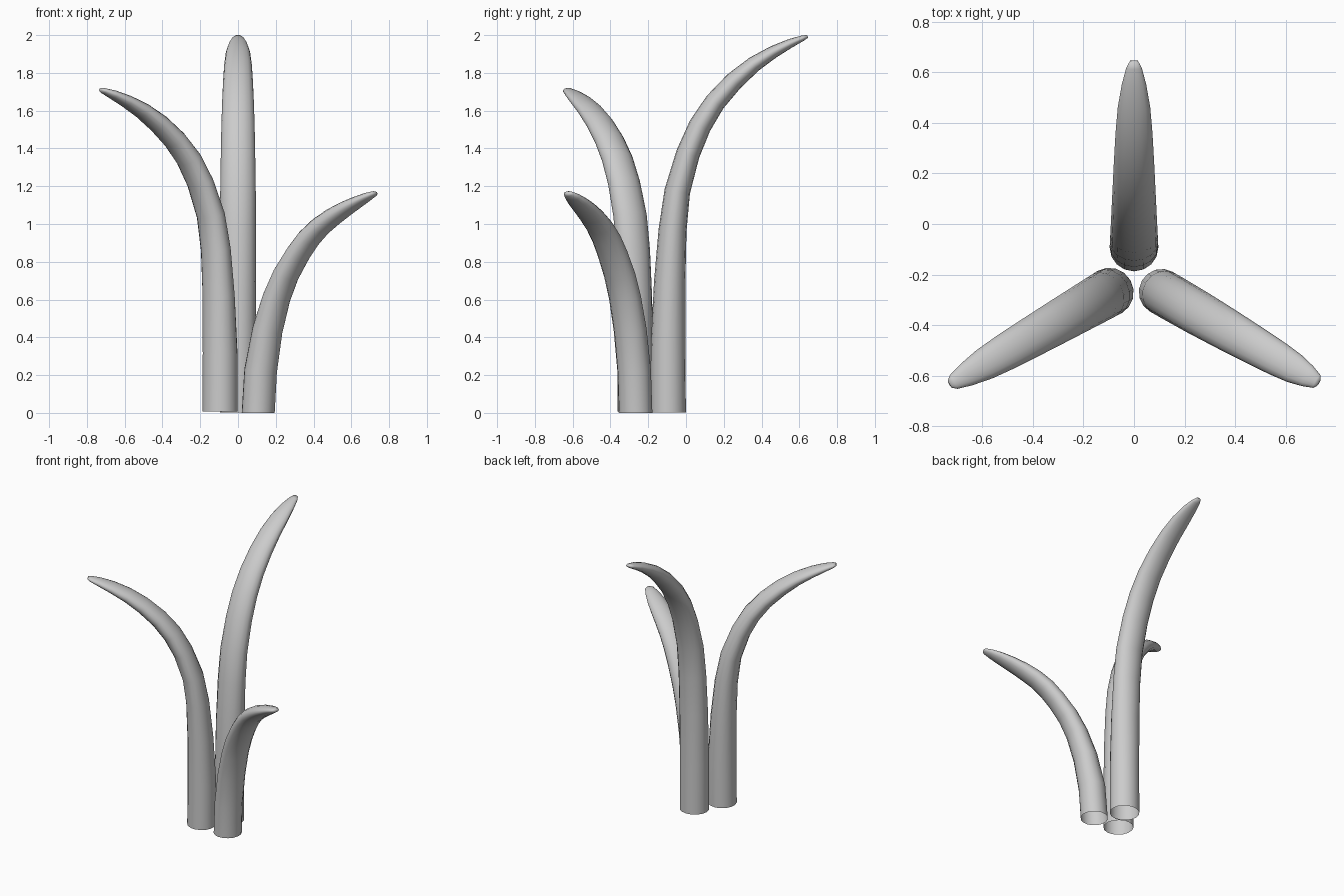
import bpy, bmesh
from math import sin, cos, tau, radians
from mathutils import Vector, Matrix

cube = bpy.data.objects.get("Cube")
if cube:
    bpy.data.objects.remove(cube, do_unlink=True)

grey = bpy.data.materials.new("plain grey")
grey.use_nodes = True
colour = (0.6, 0.6, 0.6, 1)
grey.diffuse_color = colour
grey.node_tree.nodes["Principled BSDF"].inputs["Base Color"].default_value = colour

# Centre lines as (reach, height)
TALL = [(0, 0), (0, .4), (.01, .75), (.026, 1.0), (.054, 1.2), (.112, 1.39), (.175, 1.53),
        (.25, 1.645), (.345, 1.75), (.45, 1.84), (.555, 1.907), (.645, 1.953), (.738, 1.991)]
MIDDLE = [(reach, height * .857) for reach, height in TALL]
SHORT = [(0, 0), (.012, .2), (.047, .4), (.112, .61), (.19, .765), (.32, .935),
         (.46, 1.04), (.62, 1.123), (.728, 1.168)]
# Cross-sections: fraction of the length, half width, half thickness
TAPER = [(0, .096, .093), (.15, .096, .092), (.3, .096, .083), (.42, .095, .074),
         (.51, .094, .068), (.6, .091, .063), (.67, .088, .06), (.735, .084, .055),
         (.8, .079, .05), (.86, .073, .042), (.913, .064, .033), (.957, .048, .024),
         (.987, .031, .015), (1, .016, .008)]
SIDES = 16
STEPS = 12


def smooth_path(points):
    """Fine curve running through all the points."""
    p = [Vector((x, 0, z)) for x, z in points]
    p = [p[0] * 2 - p[1]] + p + [p[-1] * 2 - p[-2]]
    path = []
    for a, b, c, d in zip(p, p[1:], p[2:], p[3:]):
        for k in range(STEPS):
            t = k / STEPS
            path.append(b + (c - a) * t / 2 + (a * 2 - b * 5 + c * 4 - d) * t * t / 2
                        + (b * 3 - a - c * 3 + d) * t ** 3 / 2)
    return path + [p[-2]]


def sample(path, fraction):
    """Point and direction at a fraction of the path's length."""
    steps = [b - a for a, b in zip(path, path[1:])]
    left = fraction * sum(s.length for s in steps)
    for start, step in zip(path, steps):
        if left <= step.length:
            break
        left -= step.length
    direction = step.normalized()
    return start + direction * min(left, step.length), direction


def stalk(name, points, base, angle, girth=1.0):
    """Tapering hollow stalk that leans outward along the given angle."""
    path = smooth_path(points)
    bm = bmesh.new()
    rings = []
    for fraction, width, thickness in TAPER:
        mid, direction = sample(path, fraction)
        if fraction == 0:
            direction = Vector((0, 0, 1))  # level foot
        side = Vector((0, width * girth, 0))
        arm = Vector((direction.z, 0, -direction.x)) * thickness * girth
        rings.append([bm.verts.new(mid + arm * cos(tau * i / SIDES) + side * sin(tau * i / SIDES))
                      for i in range(SIDES)])
    for low, high in zip(rings, rings[1:]):
        for i in range(SIDES):
            j = (i + 1) % SIDES
            bm.faces.new((low[i], low[j], high[j], high[i]))
    bm.faces.new(rings[-1])  # closed tip, open foot
    bm.transform(Matrix.Rotation(radians(angle), 4, 'Z'))
    for face in bm.faces:
        face.smooth = True
    mesh = bpy.data.meshes.new(name)
    bm.to_mesh(mesh)
    bm.free()
    mesh.materials.append(grey)
    obj = bpy.data.objects.new(name, mesh)
    obj.location = base
    bpy.context.collection.objects.link(obj)


stalk("tall_back_stalk", TALL, (0, -.094, .003), 90)
stalk("middle_right_stalk", MIDDLE, (-.095, -.268, .008), 210)
stalk("short_left_stalk", SHORT, (.107, -.267, 0), -30, .94)
